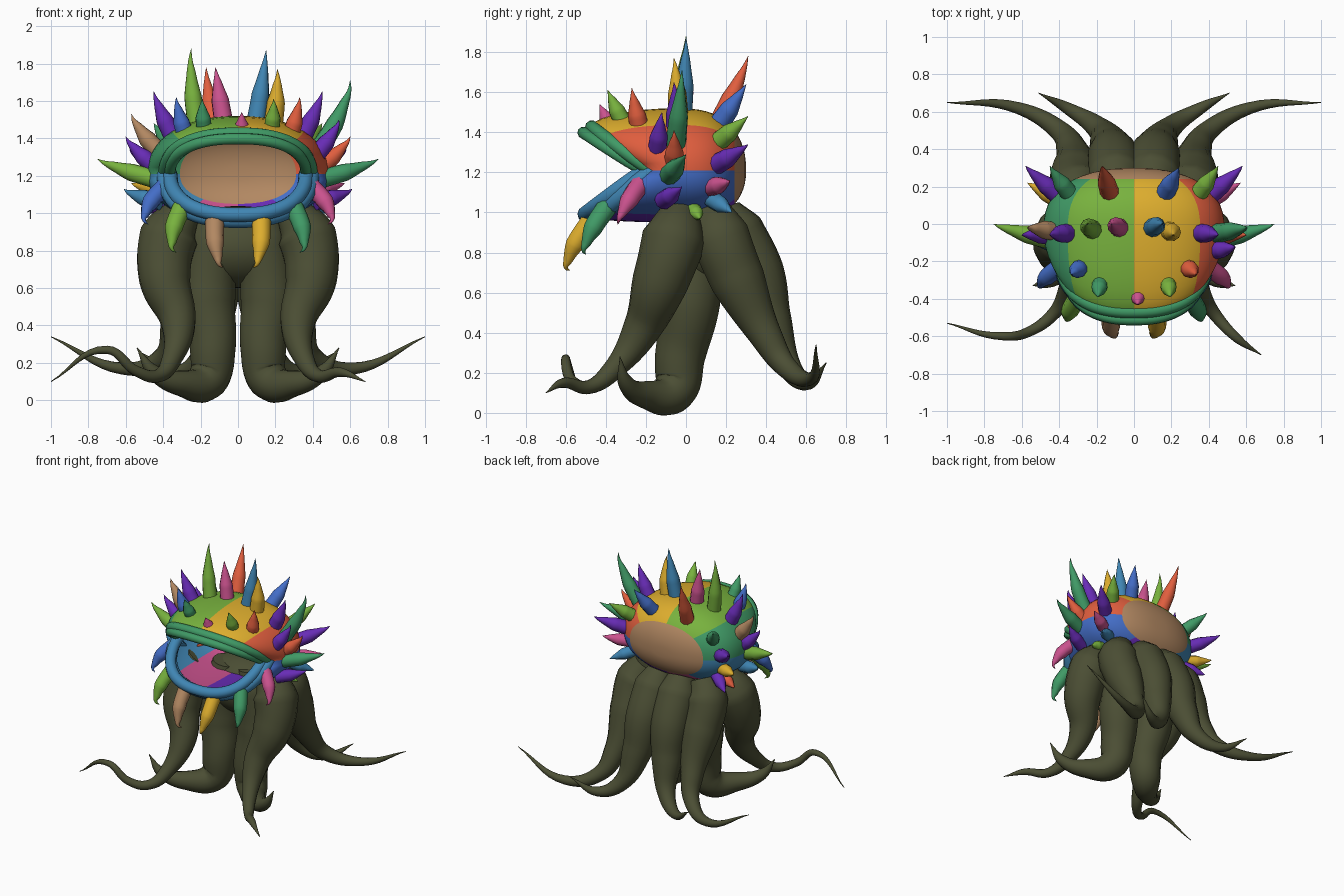
import bpy, bmesh, math
from mathutils import Vector

if "Cube" in bpy.data.objects:
    bpy.data.objects.remove(bpy.data.objects["Cube"], do_unlink=True)

# Materials, one per flat colour
COLOURS = {"olive": (75, 78, 52), "lime": (120, 178, 62), "yellow": (222, 174, 46),
           "red": (224, 94, 62), "blue": (68, 110, 200), "green": (64, 154, 102),
           "steel": (64, 134, 180), "tan": (178, 136, 98), "pink": (202, 82, 142),
           "purple": (104, 44, 182)}
MATS = {}


def linear(c):
    c /= 255
    return c / 12.92 if c < .04 else ((c + .055) / 1.055) ** 2.4


for name, rgb in COLOURS.items():
    m = bpy.data.materials.new(name)
    m.use_nodes = True
    col = (*[linear(c) for c in rgb], 1)
    m.diffuse_color = col
    bsdf = m.node_tree.nodes["Principled BSDF"]
    bsdf.inputs["Base Color"].default_value = col
    bsdf.inputs["Roughness"].default_value = .7
    MATS[name] = m


def add_object(name, data, *colours):
    ob = bpy.data.objects.new(name, data)
    bpy.context.collection.objects.link(ob)
    for c in colours:
        data.materials.append(MATS[c])
    return ob


def tube(name, colour, points, radii, sides=3):
    """Tapered smooth tube through the points, turned into a mesh."""
    cu = bpy.data.curves.new(name, 'CURVE')
    cu.dimensions = '3D'
    cu.bevel_depth = 1
    cu.bevel_resolution = sides
    cu.resolution_u = 8
    cu.use_fill_caps = True
    sp = cu.splines.new('BEZIER')
    sp.bezier_points.add(len(points) - 1)
    for bp, p, r in zip(sp.bezier_points, points, radii):
        bp.co, bp.radius = p, r
        bp.handle_left_type = bp.handle_right_type = 'AUTO'
    tmp = bpy.data.objects.new("path", cu)
    bpy.context.collection.objects.link(tmp)
    bpy.context.view_layer.update()
    dg = bpy.context.evaluated_depsgraph_get()
    me = bpy.data.meshes.new_from_object(tmp.evaluated_get(dg))
    bpy.data.objects.remove(tmp, do_unlink=True)
    me.materials.clear()
    for f in me.polygons:
        f.use_smooth = True
    return add_object(name, me, colour)


# Head shell: rings from the back pole to the mouth rim
def spow(v, e):
    return math.copysign(abs(v) ** e, v)


def rim(a, grow=0.0, push=0.0):
    s, c = math.sin(a), math.cos(a)
    height = .2 if s > 0 else .23
    return Vector(((.375 + grow) * spow(c, .85), -.19 - .3 * abs(s) ** .8 - push,
                   1.21 + (height + grow) * spow(s, .85)))


def widest(a, scale=1.0):
    s, c = math.sin(a), math.cos(a)
    height = .31 if s > 0 else .26
    return Vector((.485 * scale * spow(c, .9), -.05, 1.21 + height * scale * spow(s, .9)))


SEG, BACK, FRONT = 64, 14, 8
SECTORS = ("red", "yellow", "lime", "green", "steel", "pink", "purple", "blue", "tan")


def sector(ring, j):
    """Tan at the back, octants around the sides, a narrow two-tone floor."""
    if ring < 5:
        return SECTORS.index("tan")
    s = j * 8 // SEG
    if s in (5, 6) and abs(j - 47.5) > 6:
        return 4 if s == 5 else 7
    return s


bm = bmesh.new()
rings = []
for i in range(1, BACK + FRONT + 1):
    ring = []
    for j in range(SEG):
        a = math.tau * j / SEG
        if i <= BACK:
            t = math.pi / 2 * i / BACK
            p = widest(a, math.sin(t) ** .9)
            p.y += .35 * max(math.cos(t), 0) ** .75
        else:
            t = math.pi / 2 * (i - BACK) / FRONT
            w, r = widest(a), rim(a)
            p = w.lerp(r, 1 - math.cos(t))
            p.y = w.y + (r.y - w.y) * math.sin(t)
        ring.append(bm.verts.new(p))
    rings.append(ring)
bm.faces.new(rings[0]).material_index = sector(0, 0)
for i, (r0, r1) in enumerate(zip(rings, rings[1:])):
    for j in range(SEG):
        k = (j + 1) % SEG
        f = bm.faces.new((r0[j], r1[j], r1[k], r0[k]))
        f.material_index = sector(i, j)
bmesh.ops.recalc_face_normals(bm, faces=bm.faces)
for f in bm.faces:
    f.smooth = True
me = bpy.data.meshes.new("head_shell")
bm.to_mesh(me)
bm.free()
head = add_object("head_shell", me, *SECTORS)
solid = head.modifiers.new("thickness", 'SOLIDIFY')
solid.thickness = .015
solid.offset = -1

# Double-ridged lips, the lower one fuller
for name, colour, sign, full in (("upper_lip", "green", 1, 0), ("lower_lip", "steel", -1, .01)):
    for part, grow, push, r in (("outer", .016, -.02, .034), ("inner", -.012, .022, .03)):
        ring = [rim(sign * math.pi * n / 20, grow, push - full) for n in range(21)]
        tube(f"{name}_{part}", colour, ring, [r + full] * 21)

# Spikes: colour on +x side, colour on -x side, base, tip
CROWN = [
    ("steel", None, (.1, -.02, 1.51), (.15, 0, 1.87)),
    (None, "pink", (.08, -.02, 1.51), (.12, 0, 1.78)),
    ("yellow", None, (.19, -.04, 1.5), (.21, -.06, 1.77)),
    (None, "lime", (.22, -.03, 1.49), (.25, 0, 1.88)),
    ("blue", None, (.17, .17, 1.45), (.24, .3, 1.64)),
    (None, "red", (.13, .17, 1.46), (.17, .31, 1.78)),
    ("lime", "green", (.18, -.32, 1.46), (.19, -.39, 1.61)),
    ("red", "blue", (.28, -.23, 1.42), (.33, -.27, 1.62)),
    ("pink", None, (.02, -.38, 1.44), (.02, -.43, 1.54)),
    ("purple", "purple", (.35, -.05, 1.42), (.45, -.06, 1.65)),
    ("lime", "green", (.35, .17, 1.36), (.45, .31, 1.48)),
]
SIDES = [
    ("green", None, (.44, -.05, 1.36), (.6, -.02, 1.71)),
    (None, "tan", (.42, -.04, 1.33), (.57, -.02, 1.53)),
    ("purple", None, (.42, -.14, 1.32), (.54, -.12, 1.5)),
    ("red", "purple", (.44, -.06, 1.25), (.6, -.06, 1.41)),
    ("green", "lime", (.46, -.08, 1.19), (.75, 0, 1.29)),
    ("purple", "purple", (.4, .15, 1.24), (.58, .31, 1.34)),
    ("pink", "yellow", (.41, .13, 1.13), (.57, .22, 1.16)),
    ("purple", "steel", (.44, -.1, 1.07), (.61, -.02, 1.13)),
    ("steel", "purple", (.37, .14, 1.06), (.5, .23, 1)),
    ("lime", "red", (.37, .04, 1.01), (.47, .07, .97)),
]
JAW = [
    ("pink", "blue", (.4, -.24, 1.12), (.48, -.34, .94)),
    ("green", "lime", (.3, -.4, 1.01), (.33, -.5, .79)),
    ("yellow", "tan", (.12, -.48, .94), (.08, -.58, .71)),
]
CENTRE = Vector((0, -.1, 1.2))
for group, bend, spikes in (("crown", .05, CROWN), ("side", .08, SIDES), ("jaw", .22, JAW)):
    for n, (pos, neg, base, tip) in enumerate(spikes):
        for side, colour in ((1, pos), (-1, neg)):
            if not colour:
                continue
            b, t = [Vector((v[0] * side, *v[1:])) for v in (base, tip)]
            d = t - b
            size = d.length
            out = (b - CENTRE).normalized() * size * bend
            r = min(.052, .028 + size * .1)
            tube(f"{group}_spike_{n}_{'left' if side > 0 else 'right'}", colour,
                 [b - d.normalized() * .03, b + d * .3 + out, b + d * .62 + out,
                  b + d * .83 + out * .8, t], [r, r * .92, r * .5, r * .2, .001])

# Tentacle legs: point and radius along each limb, mirrored
LEGS = {
    "inner_leg": [(.11, .02, 1, .1), (.13, .02, .86, .14), (.16, .02, .55, .15),
                  (.135, -.03, .28, .125), (.165, -.06, .11, .11), (.3, -.2, .09, .07),
                  (.45, -.3, .15, .04), (.54, -.33, .28, .002)],
    "front_leg": [(.3, -.03, 1, .1), (.37, -.06, .87, .16), (.39, -.13, .65, .14),
                  (.32, -.22, .42, .095), (.35, -.35, .23, .055), (.43, -.48, .13, .035),
                  (.55, -.61, .15, .025), (.68, -.7, .1, .002)],
    "rear_outer_leg": [(.24, .13, 1, .1), (.3, .17, .88, .15), (.31, .26, .66, .14),
                       (.33, .39, .4, .085), (.4, .5, .23, .055), (.62, .62, .17, .032),
                       (1, .65, .34, .002)],
    "rear_inner_leg": [(.09, .18, 1, .1), (.1, .24, .9, .15), (.11, .35, .7, .14),
                       (.13, .42, .45, .11), (.2, .52, .22, .06), (.34, .61, .15, .035),
                       (.51, .7, .25, .002)],
}
for name, pts in LEGS.items():
    for side, label in ((1, "left"), (-1, "right")):
        path = list(pts)
        if name == "front_leg" and side < 0:
            path[-2:] = [(.55, -.57, .16, .028), (.7, -.6, .27, .022), (1, -.53, .1, .002)]
        tube(f"{name}_{label}", "olive", [(x * side, y, z) for x, y, z, r in path],
             [p[3] for p in path], 5)

# Body where the limbs meet
bm = bmesh.new()
bmesh.ops.create_uvsphere(bm, u_segments=32, v_segments=16, radius=1)
for v in bm.verts:
    v.co = Vector((v.co.x * .34, v.co.y * .24 + .1, v.co.z * .22 + .82))
for f in bm.faces:
    f.smooth = True
me = bpy.data.meshes.new("body")
bm.to_mesh(me)
bm.free()
add_object("body", me, "olive")
